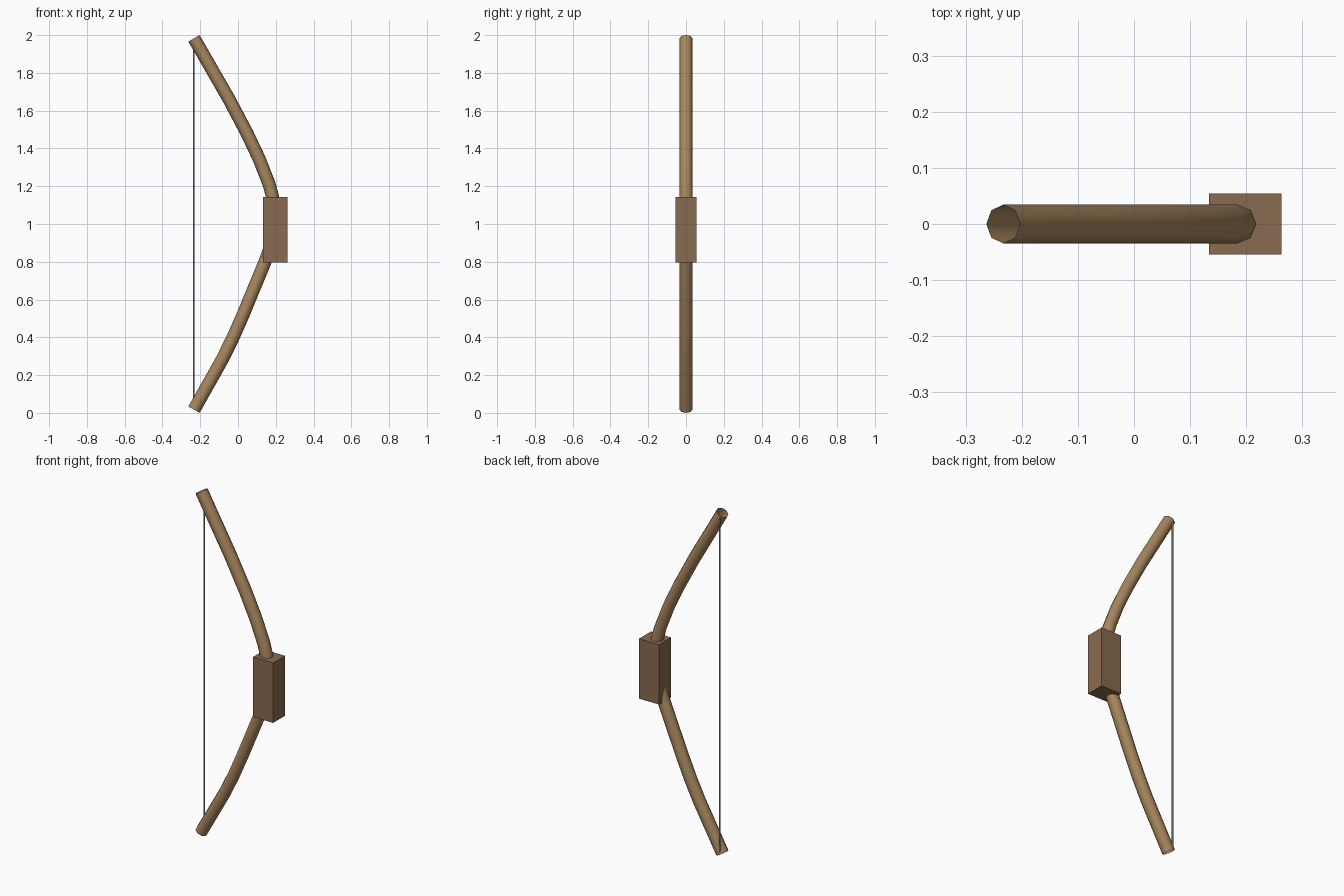
import bpy, bmesh
from math import cos, sin, tau
from mathutils import Vector

if "Cube" in bpy.data.objects:
    bpy.data.objects.remove(bpy.data.objects["Cube"])


def paint(ob, name, color):
    mat = bpy.data.materials.new(name)
    mat.diffuse_color = (*color, 1)
    mat.use_nodes = True
    mat.node_tree.nodes["Principled BSDF"].inputs["Base Color"].default_value = mat.diffuse_color
    ob.data.materials.append(mat)


def tube(name, path, radius, sides, smooth=True):
    """Open-ended tube along a path lying in an XZ plane."""
    pts = [Vector(p) for p in path]
    bm = bmesh.new()
    rings = []
    for i, p in enumerate(pts):
        tangent = (pts[min(i + 1, len(pts) - 1)] - pts[max(i - 1, 0)]).normalized()
        side = Vector((0, 1, 0))
        out = side.cross(tangent)
        rings.append([bm.verts.new(p + radius * (cos(tau * k / sides) * out + sin(tau * k / sides) * side))
                      for k in range(sides)])
    for a, b in zip(rings, rings[1:]):
        for k in range(sides):
            n = (k + 1) % sides
            f = bm.faces.new((a[k], a[n], b[n], b[k]))
            f.smooth = smooth
    me = bpy.data.meshes.new(name)
    bm.to_mesh(me)
    bm.free()
    ob = bpy.data.objects.new(name, me)
    bpy.context.collection.objects.link(ob)
    return ob


# Curved bow stave, running through the grip
profile = [(-0.233, 0.017), (-0.085, 0.28), (-0.028, 0.395), (0.025, 0.515),
           (0.083, 0.655), (0.143, 0.80), (0.172, 0.88), (0.19, 0.97),
           (0.192, 1.06), (0.183, 1.143), (0.165, 1.21), (0.112, 1.345),
           (0.048, 1.48), (-0.05, 1.665), (-0.233, 1.983)]
stave = tube("stave", [(x, 0, z) for x, z in profile], 0.0345, 8)
paint(stave, "light_wood", (0.39, 0.24, 0.11))

# Bowstring, tied near the rear side of both tips
string = tube("bowstring", [(-0.235, 0.028, 0.03), (-0.235, 0.028, 1.97)], 0.004, 8)
paint(string, "cord", (0.42, 0.37, 0.25))

# Block grip
bpy.ops.mesh.primitive_cube_add(size=1, location=(0.198, 0, 0.97))
grip = bpy.context.object
grip.name = "grip"
grip.scale = (0.129, 0.109, 0.346)
bpy.ops.object.transform_apply(location=False, rotation=False, scale=True)
paint(grip, "dark_wood", (0.25, 0.145, 0.08))
